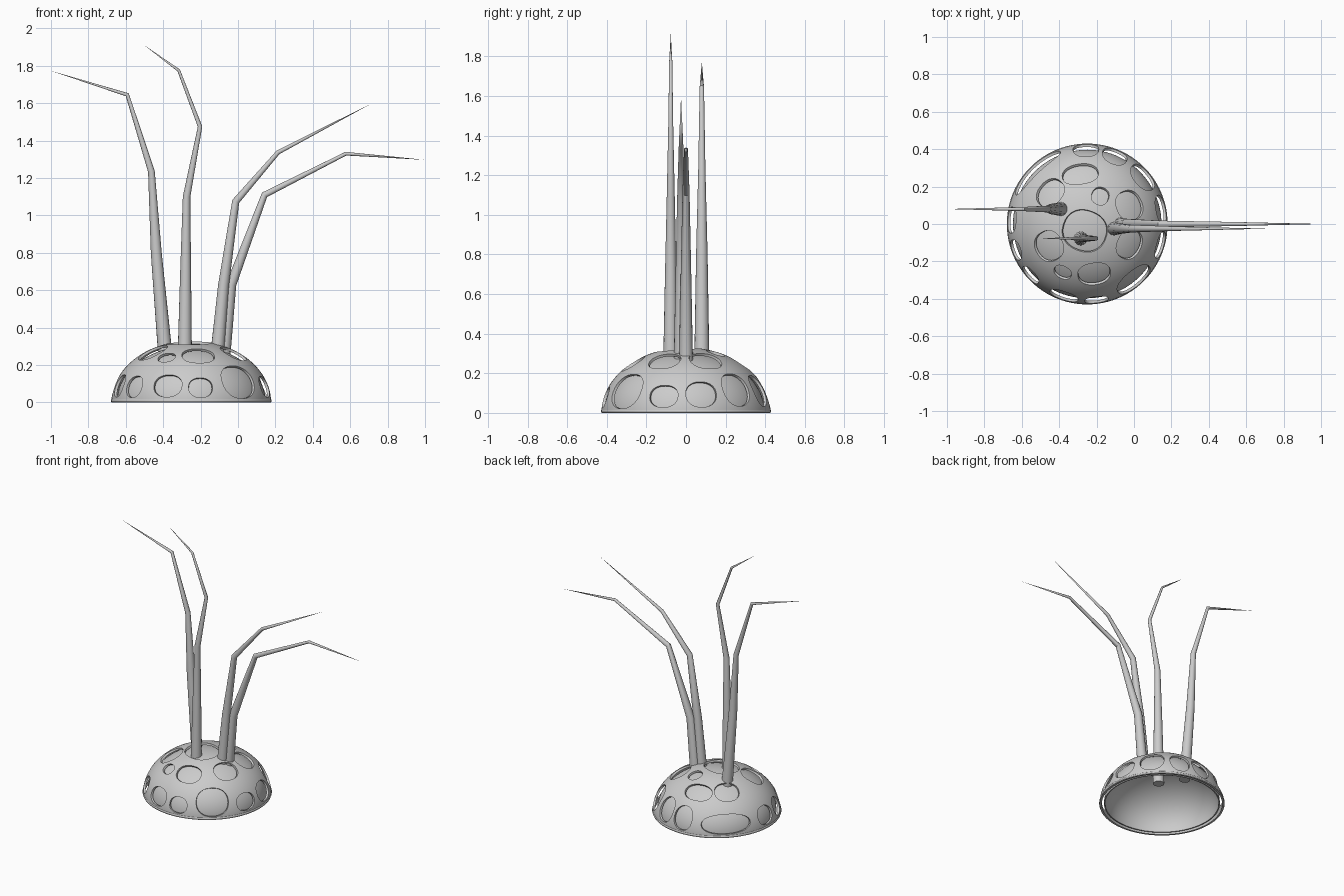
import bpy, bmesh, math
from mathutils import Vector

if "Cube" in bpy.data.objects:
    bpy.data.objects.remove(bpy.data.objects["Cube"])

grey = bpy.data.materials.new("plain grey")
grey.diffuse_color = (0.6, 0.6, 0.6, 1)
grey.use_nodes = True
grey.node_tree.nodes["Principled BSDF"].inputs["Base Color"].default_value = grey.diffuse_color

CX = -0.25            # dome centre in x
A, C = 0.427, 0.33    # dome base radius and height


def make_object(name, bm):
    bmesh.ops.recalc_face_normals(bm, faces=bm.faces)
    mesh = bpy.data.meshes.new(name)
    bm.to_mesh(mesh)
    bm.free()
    mesh.materials.append(grey)
    ob = bpy.data.objects.new(name, mesh)
    bpy.context.collection.objects.link(ob)
    return ob


def smooth(ob, angle):
    bpy.ops.object.select_all(action='DESELECT')
    ob.select_set(True)
    bpy.context.view_layer.objects.active = ob
    bpy.ops.object.shade_smooth_by_angle(angle=math.radians(angle))


def half_shell(name, a, c, thick, z0, segs=96, rings=24):
    """Hollow half ellipsoid, open at the bottom, with a flat rim."""
    bm = bmesh.new()
    layers = []
    for t in (0, thick):
        loops = []
        for i in range(rings):
            e = math.pi / 2 * i / rings
            r, z = (a - t) * math.cos(e), z0 + (c - t - z0) * math.sin(e)
            loops.append([bm.verts.new((CX + r * math.cos(2 * math.pi * k / segs),
                                        r * math.sin(2 * math.pi * k / segs), z))
                          for k in range(segs)])
        top = bm.verts.new((CX, 0, c - t))
        layers.append(loops)
        for k in range(segs):
            n = (k + 1) % segs
            for lo, hi in zip(loops, loops[1:]):
                bm.faces.new((lo[k], lo[n], hi[n], hi[k]))
            bm.faces.new((loops[-1][k], loops[-1][n], top))
    outer, inner = layers[0][0], layers[1][0]
    for k in range(segs):
        n = (k + 1) % segs
        bm.faces.new((outer[k], outer[n], inner[n], inner[k]))
    return make_object(name, bm)


# Holes: azimuth in degrees, height, half width, half height along the slope
low_holes = [(11, .095, .08, .07), (40, .12, .085, .095), (68, .115, .07, .09),
             (91, .105, .07, .085), (134, .09, .18, .068), (177, .09, .072, .065),
             (200, .09, .058, .065), (222, .085, .06, .062), (252, .09, .08, .064),
             (277, .08, .065, .056), (310, .113, .112, .10), (344, .085, .075, .06)]
high_holes = [(98, .253, .10, .065), (140, .26, .085, .075), (65, .304, .047, .05),
              (23.5, .267, .085, .08), (210, .272, .085, .085), (243, .241, .05, .04),
              (278, .253, .09, .07), (334.5, .265, .085, .075), (250, .3285, .125, .115)]


def hole_cutter(bm, az, z, hw, hv, n=40):
    """Rounded plug tapering towards the dome centre."""
    az = math.radians(az)
    r = A * math.sqrt(1 - (z / C) ** 2)
    p = Vector((r * math.cos(az), r * math.sin(az), z))
    normal = Vector((p.x / A**2, p.y / A**2, p.z / C**2)).normalized()
    u = Vector((-math.sin(az), math.cos(az), 0))
    v = normal.cross(u)
    rings = [[], []]
    for k in range(n):
        t = 2 * math.pi * k / n
        cu, sv = math.cos(t), math.sin(t)
        q = p + u * hw * math.copysign(abs(cu) ** .88, cu) \
              + v * hv * math.copysign(abs(sv) ** .88, sv)
        q /= math.sqrt((q.x**2 + q.y**2) / A**2 + q.z**2 / C**2)
        for ring, s in zip(rings, (.85, 1.35)):
            ring.append(bm.verts.new(q * s + Vector((CX, 0, 0))))
    for k in range(n):
        m = (k + 1) % n
        bm.faces.new((rings[0][k], rings[0][m], rings[1][m], rings[1][k]))
    bm.faces.new(rings[0])
    bm.faces.new(rings[1])


# Smooth inner dome
inner = half_shell("inner_dome", .397, .303, .008, .005)
smooth(inner, 40)

# Perforated outer lattice
lattice = half_shell("outer_lattice", A, C, .014, 0)
bm = bmesh.new()
for hole in low_holes + high_holes:
    hole_cutter(bm, *hole)
cutter = make_object("hole_cutter", bm)
cutter.hide_render = True
mod = lattice.modifiers.new("holes", 'BOOLEAN')
mod.operation, mod.solver, mod.object = 'DIFFERENCE', 'EXACT', cutter
bpy.context.view_layer.objects.active = lattice
bpy.ops.object.modifier_apply(modifier=mod.name)
bpy.data.objects.remove(cutter)
smooth(lattice, 40)

# Rounded rim around the lattice foot
bm = bmesh.new()
N, M, R = 96, 8, .009
loops = [[bm.verts.new((CX + (A - .006 + R * math.cos(b)) * math.cos(a),
                        (A - .006 + R * math.cos(b)) * math.sin(a), R + R * math.sin(b)))
          for b in (2 * math.pi * j / M for j in range(M))]
         for a in (2 * math.pi * i / N for i in range(N))]
for i in range(N):
    for j in range(M):
        s, t = loops[i], loops[(i + 1) % N]
        bm.faces.new((s[j], s[(j + 1) % M], t[(j + 1) % M], t[j]))
smooth(make_object("rim", bm), 60)


def tentacle(name, y, points, sides=16):
    """Tapered bent tube through (x, z, radius) points at a fixed y."""
    bm = bmesh.new()
    pts = [Vector((x, y, z)) for x, z, r in points]
    rings = []
    for i, (x, z, r) in enumerate(points[:-1]):
        d = (pts[i + 1] - pts[i]).normalized()
        if i:
            d = (d + (pts[i] - pts[i - 1]).normalized()).normalized()
        side = Vector((0, 1, 0))
        across = side.cross(d)
        rings.append([bm.verts.new(pts[i] + r * (across * math.cos(t) + side * math.sin(t)))
                      for t in (2 * math.pi * k / sides for k in range(sides))])
    tip = bm.verts.new(pts[-1])
    for k in range(sides):
        n = (k + 1) % sides
        for lo, hi in zip(rings, rings[1:]):
            bm.faces.new((lo[k], lo[n], hi[n], hi[k]))
        bm.faces.new((rings[-1][k], rings[-1][n], tip))
    bm.faces.new(rings[0])
    smooth(make_object(name, bm), 35)


# Four bent tentacles
tentacle("left_tentacle", .08, [(-.385, .21, .039), (-.437, .80, .029), (-.463, 1.235, .018),
                                (-.592, 1.645, .011), (-1.0, 1.773, 0)])
tentacle("middle_tentacle", -.077, [(-.285, .21, .039), (-.28, .70, .029), (-.275, 1.10, .02),
                                    (-.203, 1.475, .012), (-.317, 1.775, .008), (-.505, 1.913, 0)])
tentacle("right_tentacle", -.025, [(-.115, .21, .038), (-.077, .63, .029), (-.012, 1.075, .02),
                                   (.214, 1.337, .012), (.717, 1.6, 0)])
tentacle("far_right_tentacle", 0, [(-.08, .21, .036), (-.037, .63, .028), (.142, 1.11, .018),
                                   (.577, 1.33, .01), (1.0, 1.297, 0)])
